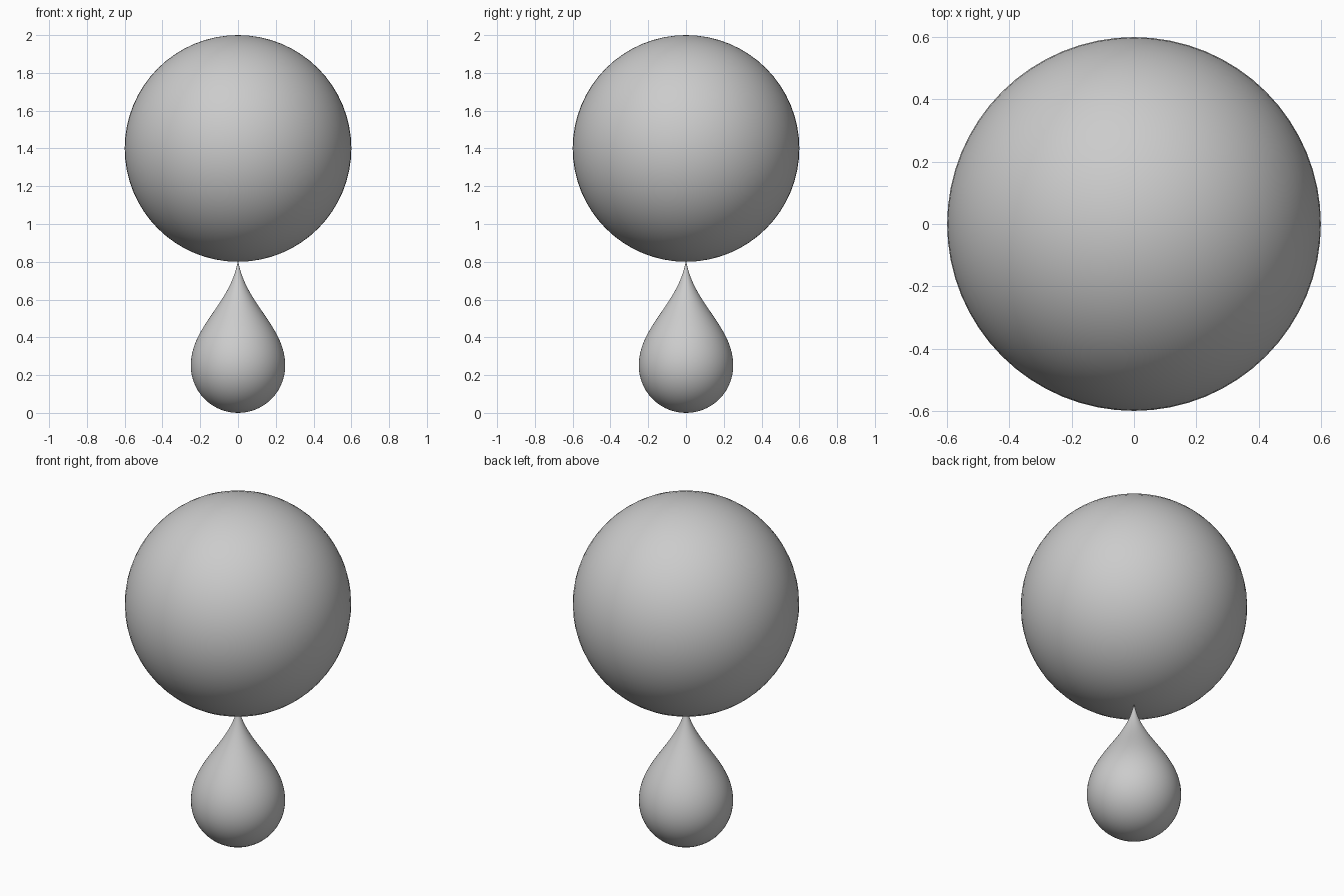
import bpy, bmesh, math
from mathutils import Vector
from mathutils.geometry import interpolate_bezier

if "Cube" in bpy.data.objects:
    bpy.data.objects.remove(bpy.data.objects["Cube"])

SEGMENTS = 64

# Large ball on top
bpy.ops.mesh.primitive_uv_sphere_add(segments=SEGMENTS, ring_count=32, radius=0.6,
                                     location=(0, 0, 1.4))
ball = bpy.context.object
ball.name = "ball"
bpy.ops.object.shade_smooth()

# Teardrop profile: round bottom, then a curve drawn in to the tip
profile = [Vector((0.25 * math.sin(a), 0, 0.25 - 0.25 * math.cos(a)))
           for a in (math.pi / 2 * i / 14 for i in range(14))]
profile += interpolate_bezier(Vector((0.25, 0, 0.25)), Vector((0.25, 0, 0.46)),
                              Vector((0.035, 0, 0.58)), Vector((0, 0, 0.81)), 28)

# Teardrop turned around the z axis
bm = bmesh.new()
verts = [bm.verts.new(p) for p in profile]
edges = [bm.edges.new(pair) for pair in zip(verts, verts[1:])]
bmesh.ops.spin(bm, geom=verts + edges, cent=(0, 0, 0), axis=(0, 0, 1),
               angle=math.tau, steps=SEGMENTS)
bmesh.ops.remove_doubles(bm, verts=bm.verts, dist=1e-5)
bmesh.ops.recalc_face_normals(bm, faces=bm.faces)
for face in bm.faces:
    face.smooth = True
mesh = bpy.data.meshes.new("drop")
bm.to_mesh(mesh)
bm.free()
drop = bpy.data.objects.new("drop", mesh)
bpy.context.collection.objects.link(drop)
